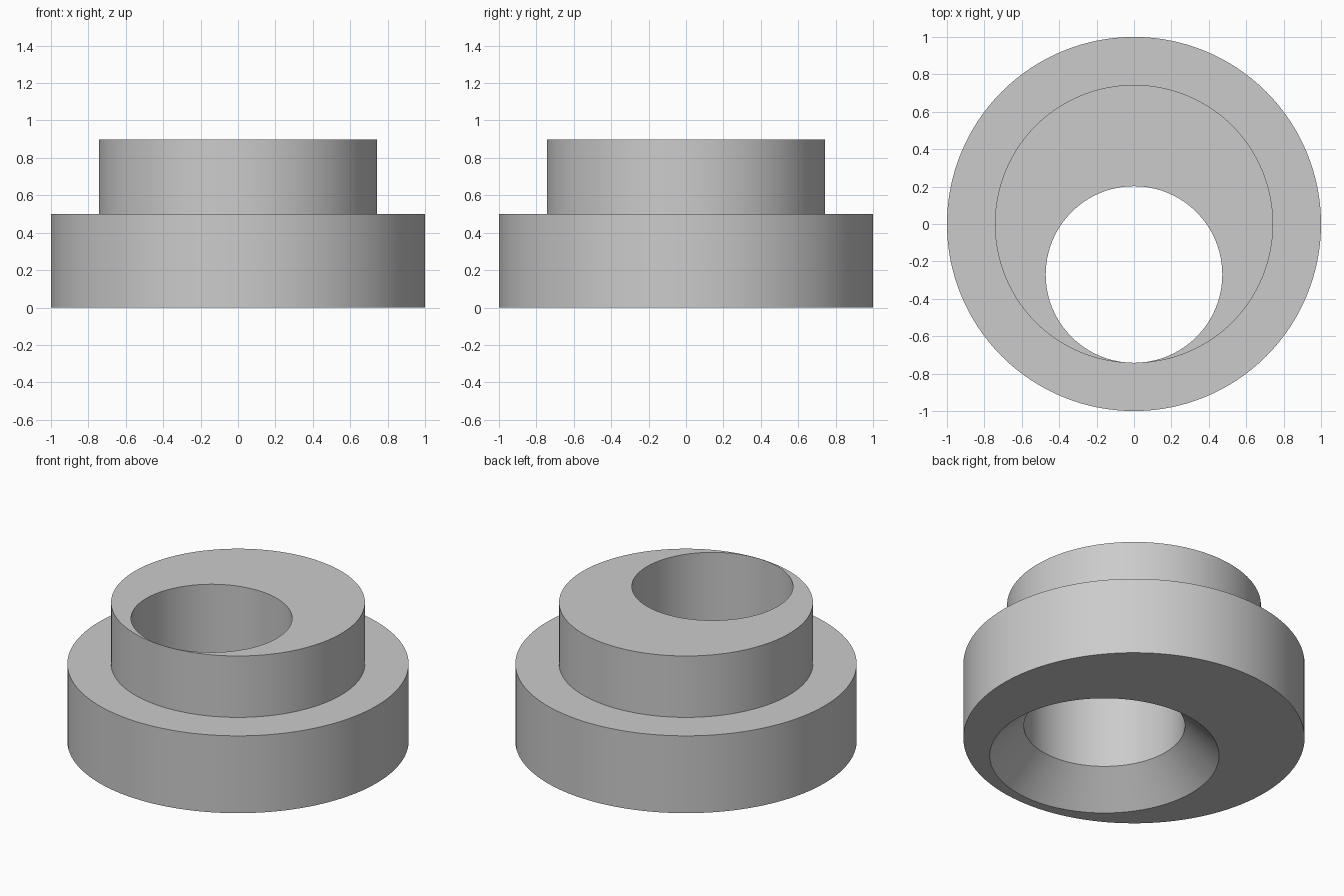
import bpy
import bmesh
from math import cos, sin, pi, radians

cube = bpy.data.objects.get("Cube")
if cube:
    bpy.data.objects.remove(cube, do_unlink=True)

SEGMENTS = 128
BASE_R, BOSS_R = 1.0, 0.744
BORE_R, SINK_R = 0.472, 0.672
BORE_Y = -0.27
STEP_Z, TOP_Z, SINK_Z = 0.5, 0.897, 0.2

# Closed section: outside wall, step, boss, then down the offset bore
# and out through the countersink. Each ring is (radius, centre y, z).
rings = [
    (BASE_R, 0, 0),
    (BASE_R, 0, STEP_Z),
    (BOSS_R, 0, STEP_Z),
    (BOSS_R, 0, TOP_Z),
    (BORE_R, BORE_Y, TOP_Z),
    (BORE_R, BORE_Y, SINK_Z),
    (SINK_R, BORE_Y, 0),
]


def add_ring(bm, radius, cy, z):
    angles = [2 * pi * i / SEGMENTS for i in range(SEGMENTS)]
    return [bm.verts.new((radius * cos(a), cy + radius * sin(a), z)) for a in angles]


bm = bmesh.new()
loops = [add_ring(bm, *ring) for ring in rings]
for k, lower in enumerate(loops):
    upper = loops[(k + 1) % len(loops)]
    for i in range(SEGMENTS):
        j = (i + 1) % SEGMENTS
        bm.faces.new((lower[i], lower[j], upper[j], upper[i]))

mesh = bpy.data.meshes.new("eccentric_bushing")
bm.to_mesh(mesh)
bm.free()
bushing = bpy.data.objects.new("eccentric_bushing", mesh)
bpy.context.collection.objects.link(bushing)

# Plain grey finish
grey = bpy.data.materials.new("light_grey")
grey.use_nodes = True
colour = (0.6, 0.6, 0.6, 1)
grey.diffuse_color = colour
grey.node_tree.nodes["Principled BSDF"].inputs["Base Color"].default_value = colour
mesh.materials.append(grey)

# Smooth round walls with crisp rims
bpy.ops.object.select_all(action="DESELECT")
bushing.select_set(True)
bpy.context.view_layer.objects.active = bushing
bpy.ops.object.shade_smooth_by_angle(angle=radians(30))
